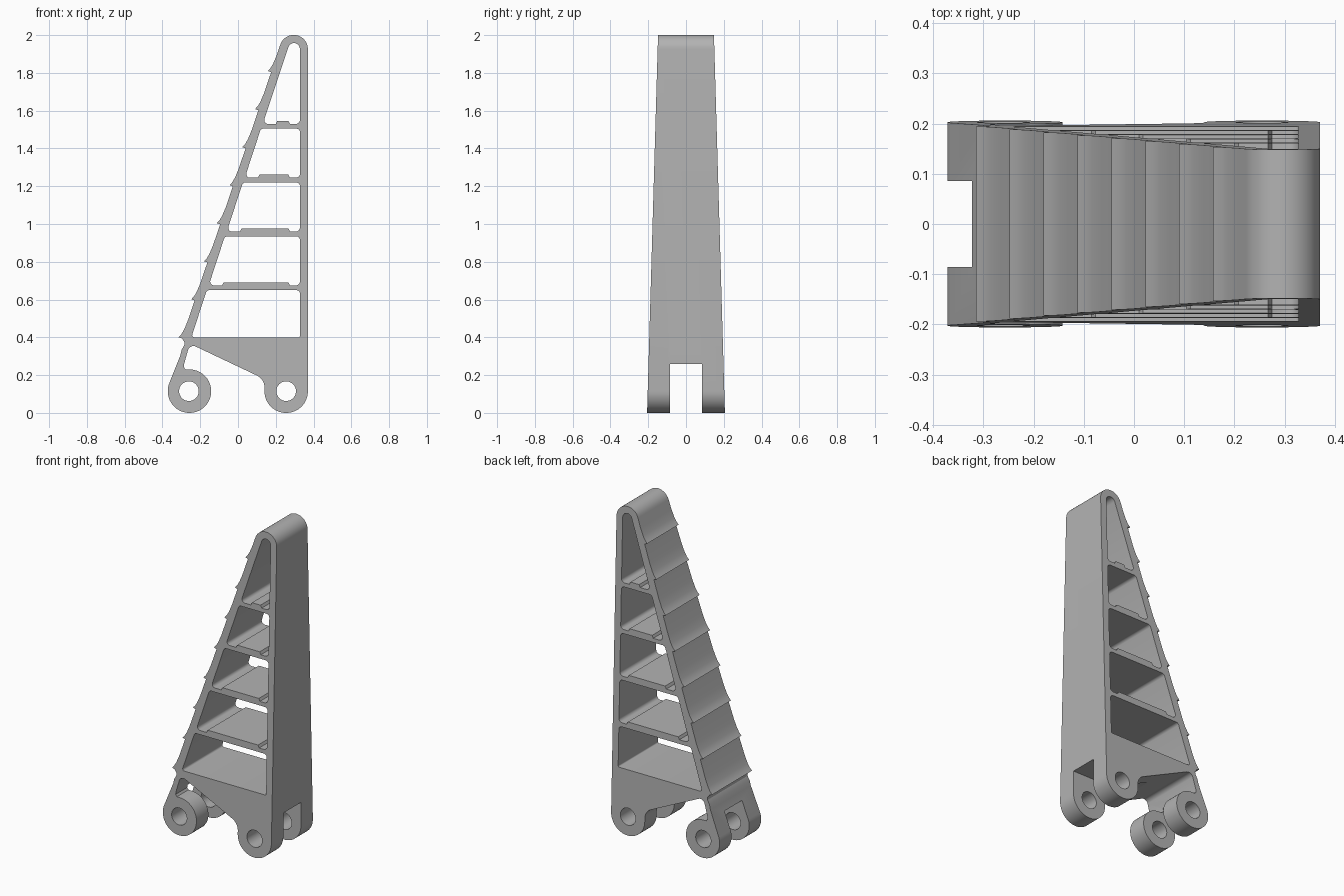
import bpy, bmesh, math
from mathutils import Vector

if "Cube" in bpy.data.objects:
    bpy.data.objects.remove(bpy.data.objects["Cube"], do_unlink=True)

SLOPE = 0.335           # lean of the toothed side
WALL = 0.328            # inside of the upright wall


def lean(z, offset=0.0):
    return 0.224 + offset + SLOPE * (z - 1.949)


def arc(cx, cz, r, a0, a1, n):
    angles = [math.radians(a0 + (a1 - a0) * i / n) for i in range(n + 1)]
    return [(cx + r * math.cos(a), cz + r * math.sin(a)) for a in angles]


def rounded(corners, steps=10):
    """Closed outline; a corner with a third value is filleted by that radius."""
    out = []
    for i, c in enumerate(corners):
        if len(c) == 2:
            out.append(c)
            continue
        p = Vector(c[:2])
        u = (Vector(corners[i - 1][:2]) - p).normalized()
        v = (Vector(corners[(i + 1) % len(corners)][:2]) - p).normalized()
        half = u.angle(v) / 2
        centre = p + (u + v).normalized() * (c[2] / math.sin(half))
        start = p + u * (c[2] / math.tan(half)) - centre
        end = p + v * (c[2] / math.tan(half)) - centre
        turn = start.angle_signed(end)
        for k in range(steps + 1):
            a = -turn * k / steps
            q = Vector((start.x * math.cos(a) - start.y * math.sin(a),
                        start.x * math.sin(a) + start.y * math.cos(a)))
            out.append(tuple(centre + q))
    return out


# Outer outline: rounded tip, then the row of teeth going down
outline = [(0.37, 2.385, 0.075)]
for k in reversed(range(8)):
    x, z = -0.315 + 0.0675 * k, 0.40 + 0.2014 * k
    outline += [(x + dx, z + dz) for dx, dz in
                ((0.048, 0.085), (0.029, 0.04), (0.015, 0.016), (0, 0))]
    outline.append((lean(z - 0.006), z - 0.006))
# Hooked leg with its lug, sloping underside, and the second lug
outline += [(-0.284, 0.375), (-0.284, 0.36), (-0.298, 0.335), (-0.305, 0.305)]
outline += arc(-0.257, 0.115, 0.115, 161, 452, 40)
outline += [(-0.278, 0.231), (-0.287, 0.243), (-0.286, 0.256), (-0.255, 0.366, 0.03),
            (0.14, 0.179, 0.07), (0.14, 0, 0.1145), (0.37, 0, 0.1145)]

loops = [rounded(outline, 16)]
loops += [arc(x, 0.115, 0.052, 0, 348.75, 31) for x in (-0.26, 0.255)]

# Window openings between the shelves, each shelf with a thin raised pad
for i in range(5):
    floor = 0.39 + 0.285 * i if i else 0.40
    top = floor + (0.26 if i else 0.25)
    win = [(lean(floor, 0.048), floor, 0.02 if i else 0.012)]
    if i:
        pad = -0.18 + 0.095 * i
        win += [(pad, floor), (pad + 0.008, floor + 0.016),
                (0.267, floor + 0.016), (0.275, floor)]
    win.append((WALL, floor, 0.022 if i else 0.008))
    if i < 4:
        win += [(WALL, top, 0.02), (lean(top, 0.046), top, 0.02)]
    else:
        win.append((WALL, 2.122, 0.0316))
    loops.append(rounded(win, 8))

# Filled profile with thickness
curve = bpy.data.curves.new("frame_profile", 'CURVE')
curve.dimensions = '2D'
curve.fill_mode = 'BOTH'
curve.extrude = 1.0
for pts in loops:
    spline = curve.splines.new('POLY')
    spline.points.add(len(pts) - 1)
    for p, (x, z) in zip(spline.points, pts):
        p.co = (x, z, 0, 1)
    spline.use_cyclic_u = True
profile = bpy.data.objects.new("frame_profile", curve)
bpy.context.collection.objects.link(profile)
bpy.context.view_layer.update()
depsgraph = bpy.context.evaluated_depsgraph_get()
mesh = bpy.data.meshes.new_from_object(profile.evaluated_get(depsgraph))
bpy.data.objects.remove(profile, do_unlink=True)

# Stand it upright and narrow it towards the top
bm = bmesh.new()
bm.from_mesh(mesh)
for v in bm.verts:
    x, z, side = v.co
    v.co = (x, side * (0.206 - 0.029 * z), z)
bmesh.ops.remove_doubles(bm, verts=bm.verts, dist=0.0002)
bmesh.ops.recalc_face_normals(bm, faces=bm.faces)
bm.to_mesh(mesh)
bm.free()
frame = bpy.data.objects.new("ladder_frame", mesh)
bpy.context.collection.objects.link(frame)

# Slot that splits the lugs into forks
bpy.ops.mesh.primitive_cube_add(size=1, location=(0, 0, 0.08))
cutter = bpy.context.object
cutter.name = "fork_slot_cutter"
cutter.scale = (1.2, 0.172, 0.36)
cutter.hide_render = True
cut = frame.modifiers.new("fork_slot", 'BOOLEAN')
cut.operation = 'DIFFERENCE'
cut.solver = 'EXACT'
cut.object = cutter
bpy.ops.object.select_all(action='DESELECT')
frame.select_set(True)
bpy.context.view_layer.objects.active = frame
bpy.ops.object.modifier_apply(modifier=cut.name)
bpy.data.objects.remove(cutter, do_unlink=True)

# Plain grey finish
grey = bpy.data.materials.new("grey_plastic")
grey.use_nodes = True
colour = (0.45, 0.45, 0.45, 1)
grey.diffuse_color = colour
grey.node_tree.nodes["Principled BSDF"].inputs["Base Color"].default_value = colour
frame.data.materials.clear()
frame.data.materials.append(grey)
bpy.ops.object.shade_smooth_by_angle(angle=math.radians(25))
